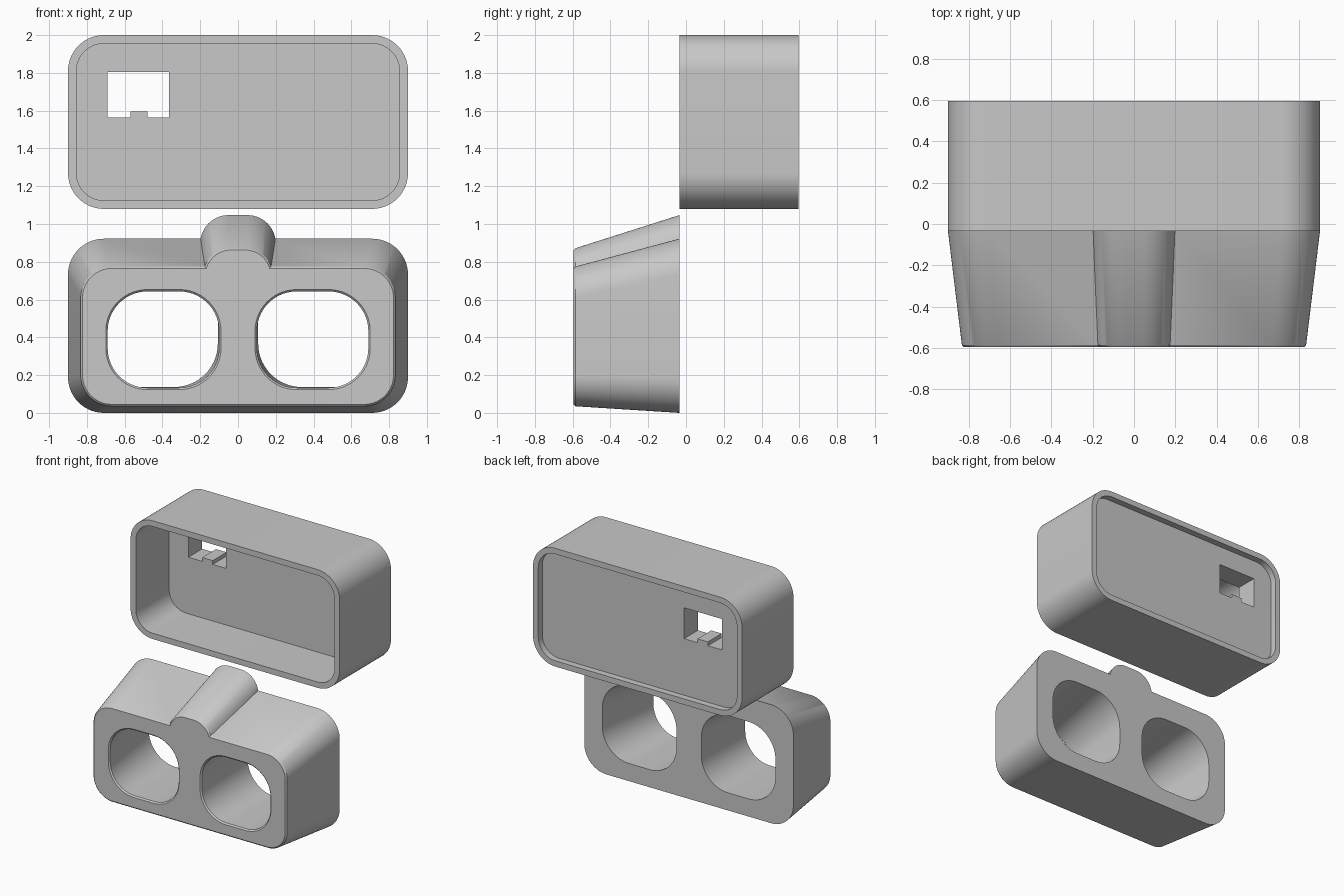
import bpy, bmesh, math

cube = bpy.data.objects.get("Cube")
if cube:
    bpy.data.objects.remove(cube, do_unlink=True)

grey = bpy.data.materials.new("plain grey")
grey.use_nodes = True
COLOUR = (0.58, 0.58, 0.58, 1)
grey.diffuse_color = COLOUR
grey.node_tree.nodes["Principled BSDF"].inputs["Base Color"].default_value = COLOUR


def rounded(x0, x1, z0, z1, r, inset=0, steps=14):
    """Rounded rectangle outline in x and z, counter-clockwise."""
    x0, x1, z0, z1, r = x0 + inset, x1 - inset, z0 + inset, z1 - inset, r - inset
    centres = [(x1 - r, z1 - r), (x0 + r, z1 - r), (x0 + r, z0 + r), (x1 - r, z0 + r)]
    points = []
    for corner, (cx, cz) in enumerate(centres):
        for i in range(steps + 1):
            a = (corner + i / steps) * math.pi / 2
            points.append((cx + r * math.cos(a), cz + r * math.sin(a)))
    return points


def loft(name, sections):
    """Closed solid through (y, outline) sections running front to back."""
    bm = bmesh.new()
    rings = [[bm.verts.new((x, y, z)) for x, z in outline] for y, outline in sections]
    for a, b in zip(rings, rings[1:]):
        for i in range(len(a)):
            j = (i + 1) % len(a)
            bm.faces.new((a[i], a[j], b[j], b[i]))
    bm.faces.new(rings[0])
    bm.faces.new(rings[-1][::-1])
    bmesh.ops.recalc_face_normals(bm, faces=bm.faces)
    mesh = bpy.data.meshes.new(name)
    bm.to_mesh(mesh)
    bm.free()
    mesh.materials.append(grey)
    obj = bpy.data.objects.new(name, mesh)
    bpy.context.collection.objects.link(obj)
    return obj


def combine(obj, other, operation):
    """Apply a boolean and discard the helper."""
    other.hide_render = True
    mod = obj.modifiers.new("boolean", 'BOOLEAN')
    mod.operation, mod.solver, mod.object = operation, 'EXACT', other
    bpy.context.view_layer.objects.active = obj
    bpy.ops.object.modifier_apply(modifier=mod.name)
    bpy.data.objects.remove(other, do_unlink=True)


def smooth(obj):
    bpy.ops.object.select_all(action='DESELECT')
    obj.select_set(True)
    bpy.context.view_layer.objects.active = obj
    bpy.ops.object.shade_smooth_by_angle(angle=math.radians(30))


FRONT, MIDDLE, BACK = -0.595, -0.035, 0.595
EDGE = 0.01

# Upper housing: deep front cavity, shallow back recess, divider between
shell = (-0.9, 0.9, 1.08, 2.0, 0.19)
housing = loft("housing", [(y, rounded(*shell)) for y in (MIDDLE, BACK)])
for name, y0, y1 in (("front_cavity", -0.1, 0.375), ("back_recess", 0.545, 0.7)):
    combine(housing, loft(name, [(y, rounded(*shell, inset=0.045)) for y in (y0, y1)]),
            'DIFFERENCE')

# Connector window with a small raised key on its sill
window = [(-0.69, 1.565), (-0.57, 1.565), (-0.57, 1.595), (-0.48, 1.595),
          (-0.48, 1.565), (-0.365, 1.565), (-0.365, 1.805), (-0.69, 1.805)]
combine(housing, loft("window_cutter", [(y, window) for y in (0.3, 0.57)]), 'DIFFERENCE')
smooth(housing)


def tapered(name, front, back):
    """Tapering solid with a softened front edge."""
    return loft(name, [(FRONT, rounded(*front, inset=EDGE)),
                       (FRONT + EDGE, rounded(*front)),
                       (MIDDLE, rounded(*back))])


# Lower eyepiece block with the ridge along its top
block = tapered("eyepiece_block", (-0.833, 0.833, 0.035, 0.775, 0.165),
                (-0.9, 0.9, 0, 0.922, 0.19))
ridge = tapered("top_ridge", (-0.183, 0.183, 0.45, 0.872, 0.145),
                (-0.2, 0.2, 0.55, 1.047, 0.15))
combine(block, ridge, 'UNION')

# Two flared openings through the block, with softened front lips
for side in (-1, 1):
    def opening(inner, outer, z0, z1, r, inset=0):
        x0, x1 = sorted((side * inner, side * outer))
        return rounded(x0, x1, z0, z1, r, inset)
    front = (0.1, 0.69, 0.133, 0.643, 0.21)
    back = (0.107, 0.745, 0.137, 0.737, 0.23)
    cutter = loft("opening_cutter", [
        (FRONT - 0.05, opening(*front, inset=-EDGE)),
        (FRONT, opening(*front, inset=-EDGE)),
        (FRONT + EDGE, opening(*front)),
        (MIDDLE, opening(*back)),
        (MIDDLE + 0.05, opening(*back))])
    combine(block, cutter, 'DIFFERENCE')
smooth(block)
